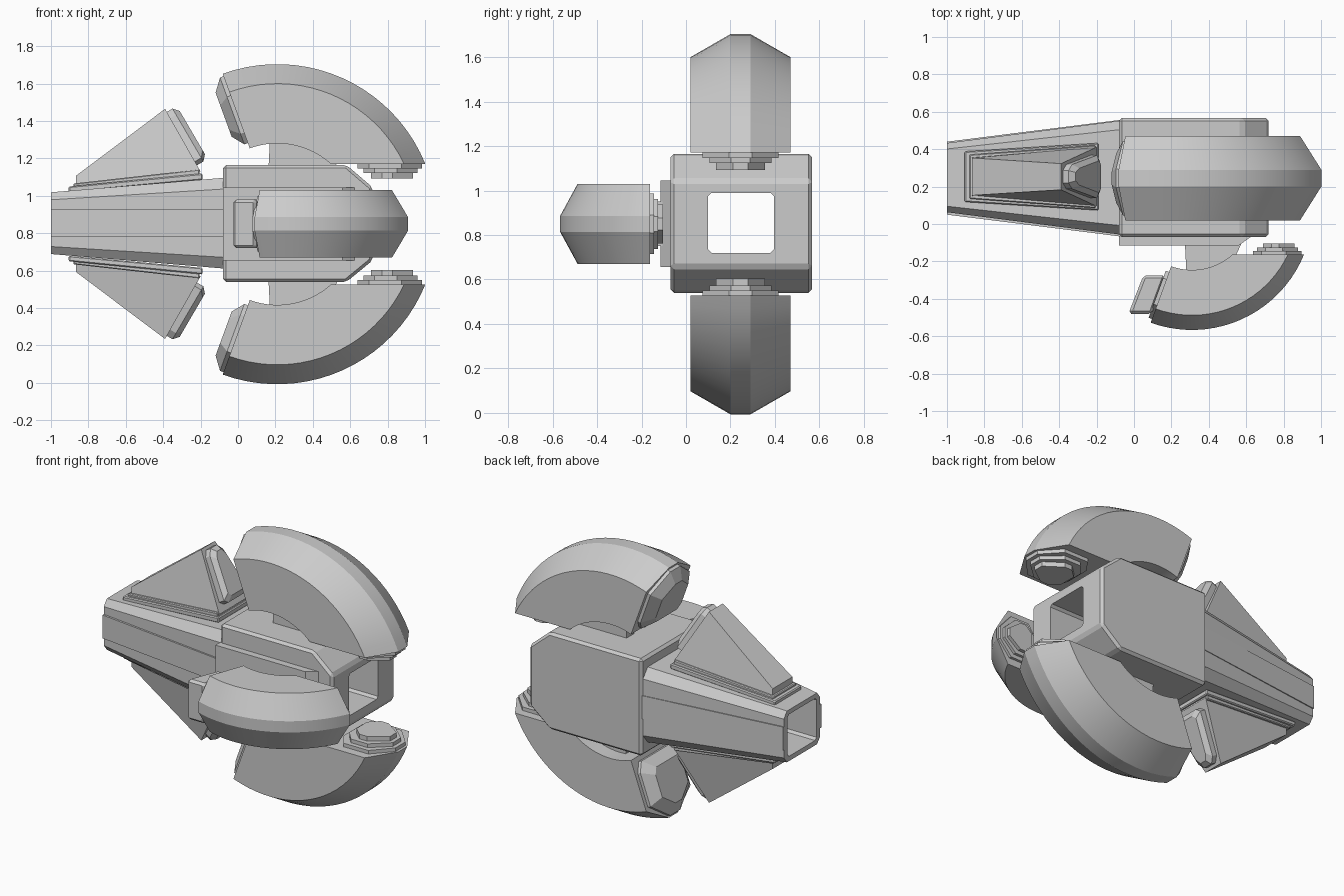
import bpy, bmesh, math
from mathutils import Matrix, Vector

if "Cube" in bpy.data.objects:
    bpy.data.objects.remove(bpy.data.objects["Cube"])

CY, CZ = 0.245, 0.85          # long axis of the hull


def loft(name, rings, mat=Matrix(), bevel=0.0, smooth=False):
    """Closed solid from equally sized point rings."""
    bm = bmesh.new()
    vs = [[bm.verts.new(mat @ Vector(p)) for p in r] for r in rings]
    n = len(rings[0])
    for a, b in zip(vs, vs[1:]):
        for i in range(n):
            bm.faces.new((a[i], a[(i + 1) % n], b[(i + 1) % n], b[i]))
    bm.faces.new(vs[0])
    bm.faces.new(vs[-1])
    bmesh.ops.recalc_face_normals(bm, faces=bm.faces)
    me = bpy.data.meshes.new(name)
    bm.to_mesh(me)
    bm.free()
    ob = bpy.data.objects.new(name, me)
    bpy.context.collection.objects.link(ob)
    if bevel:
        m = ob.modifiers.new("bevel", 'BEVEL')
        m.width, m.segments = bevel, 1
    if smooth:
        bpy.ops.object.select_all(action='DESELECT')
        ob.select_set(True)
        bpy.context.view_layer.objects.active = ob
        bpy.ops.object.shade_smooth_by_angle(angle=math.radians(22))
    return ob


def prism_y(name, prof, y0, y1, mat=Matrix(), bevel=0.0):
    return loft(name, [[(x, y, z) for x, z in prof] for y in (y0, y1)], mat, bevel)


def prism_z(name, prof, z0, z1, mat=Matrix(), bevel=0.0):
    return loft(name, [[(x, y, z) for x, y in prof] for z in (z0, z1)], mat, bevel)


def hull_ring(x, hy, hz, c):
    pts = [(-hy, -hz + c), (-hy + c * .8, -hz), (hy - c * .8, -hz), (hy, -hz + c),
           (hy, hz - c), (hy - c * .8, hz), (-hy + c * .8, hz), (-hy, hz - c)]
    return [(x, CY + 0.003 + y, CZ + 0.004 + z) for y, z in pts]


# Hull: main block and tapering tail, with a square tunnel right through
body = prism_y("main_body", [(-.08, .54), (.58, .54), (.72, .655), (.72, 1.045),
                             (.58, 1.165), (-.08, 1.165)], -.07, .567, bevel=.016)
tail = loft("tapered_tail", [hull_ring(-1, .185, .165, .04), hull_ring(-.07, .305, .243, .06)])
cutter = prism_y("tunnel_cutter", [(-1.2, .72), (.9, .72), (.9, .99), (-1.2, .99)], .1, .395,
                 bevel=.015)
cutter.hide_render = True
cutter.hide_viewport = True
for ob in (body, tail):
    m = ob.modifiers.new("tunnel", 'BOOLEAN')
    m.operation, m.object, m.solver = 'DIFFERENCE', cutter, 'EXACT'

# Side plate carrying the side arm, and raised strips along the tail
prism_z("side_plate", [(-.08, -.115), (.56, -.115), (.63, -.065), (-.08, -.065)], .655, 1.045)
for name, s in (("tail_strip_front", -1), ("tail_strip_back", 1)):
    prism_z(name, [(-1, CY + s * .195), (-.07, CY + s * .312),
                   (-.07, CY + s * .28), (-1, CY + s * .165)], .78, .93)


# Curved arm in local space: x along hull, y across, z outward from the hull axis
def arm(tag, mat, end_block=True):
    section = [(.43, -.225), (.75, -.225), (.854, -.045), (.854, .045), (.75, .225), (.43, .225)]
    a0, h, n = math.radians(110), .32, 20
    rings = []
    for i in range(n + 1):
        ring = []
        for r, v in section:
            a = a0 + (math.asin(h / r) - a0) * i / n
            ring.append((r * math.cos(a), v, r * math.sin(a)))
        rings.append(ring)
    loft(tag + "_arm", rings, mat, smooth=True)

    # stepped pads under the front end
    for k, (x0, x1, hw, z0, z1) in enumerate([(.43, .775, .17, .33, .297),
                                              (.46, .75, .14, .30, .273),
                                              (.50, .725, .11, .275, .243)]):
        half = [(x0, hw * .5), (x0 + .06, hw), (x1 - .11, hw), (x1, hw * .3)]
        prism_z(f"{tag}_pad_{k + 1}", half + [(x, -y) for x, y in reversed(half)], z0, z1, mat)

    # pair of pylons joining the arm to the hull
    arc = [(.45 * math.cos(math.radians(a)), .45 * math.sin(math.radians(a)))
           for a in range(46, 96, 7)]
    for side, s in (("a", -1), ("b", 1)):
        prism_y(f"{tag}_pylon_{side}", [(-.05, .24), (.35, .24)] + arc, s * .05, s * .125, mat)

    # block on the rear end, narrowing outward
    def cap(t, k):
        pts = [(.46, -.16), (.52, -.2), (.73, -.2), (.84, -.05),
               (.84, .05), (.73, .2), (.52, .2), (.46, .16)]
        c, s = math.cos(a0), math.sin(a0)
        return [(c * (.64 + (r - .64) * k) - s * t, v * k,
                 s * (.64 + (r - .64) * k) + c * t) for r, v in pts]
    if end_block:
        loft(tag + "_rear_block", [cap(-.02, 1), cap(.02, 1), cap(.07, .66)], mat)
    else:
        loft(tag + "_rear_plate", [cap(-.02, .93), cap(.025, .93)], mat)


arm("upper", Matrix.Translation((.21, CY, CZ)))
arm("lower", Matrix.Translation((.21, CY, CZ - .003)) @ Matrix.Diagonal((1, 1, -1, 1)))
side_m = Matrix(((.757, 0, 0, .31), (0, 0, -.757, .08), (0, .8, 0, CZ), (0, 0, 0, 1)))
arm("side", side_m, end_block=False)
prism_z("side_rear_block", [(-.03, -.48), (.05, -.275), (.17, -.275), (.095, -.48)],
        .72, .98, bevel=.015)


# Fins above and below the tail, each on two stacked base plates
def fin(tag, mat):
    def quad(xa, ha, za, xb, hb, zb):
        return [(xa, -ha, za), (xb, -hb, zb), (xb, hb, zb), (xa, ha, za)]
    loft(tag + "_fin_base", [quad(-.905, .135, .17, -.19, .18, .235),
                             quad(-.905, .135, .20, -.19, .18, .27)], mat, .006)
    loft(tag + "_fin_step", [quad(-.88, .118, .19, -.205, .168, .26),
                             quad(-.88, .118, .216, -.205, .168, .292)], mat, .005)
    loft(tag + "_fin", [quad(-.865, .103, .20, -.2, .158, .28),
                        quad(-.865, .10, .258, -.39, .07, .615)], mat)

    # raised panel on the steep face
    def panel(t0, t1, h0, h1, out):
        ring = []
        for t, h, f in ((t0, h0, .5), (t0 + .1, h0, 1), (t1 - .06, h1, 1), (t1, h1, .75)):
            ring.append((-.39 + .19 * t + .863 * out, h * f, .615 - .325 * t + .505 * out))
        return ring + [(x, -y, z) for x, y, z in reversed(ring)]
    loft(tag + "_fin_panel", [panel(.05, .92, .065, .115, -.01),
                              panel(.05, .92, .065, .115, .035),
                              panel(.13, .84, .045, .085, .062)], mat)


fin("upper", Matrix.Translation((0, CY + .008, CZ)))
fin("lower", Matrix.Translation((0, CY + .008, CZ)) @ Matrix.Diagonal((1, 1, -1, 1)))
